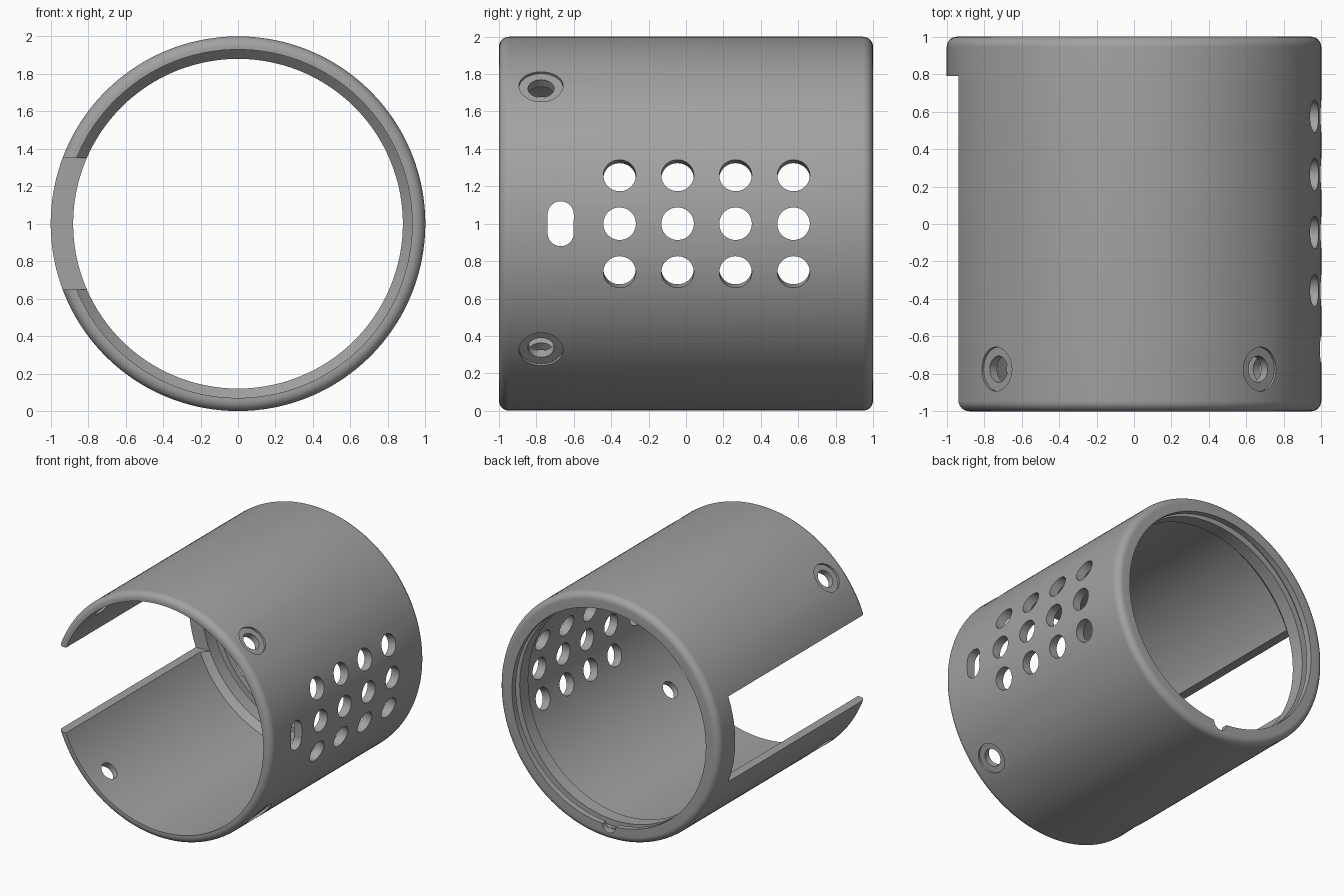
import bpy, bmesh
from math import sin, cos, pi, radians
from mathutils import Matrix, Vector

cube = bpy.data.objects.get("Cube")
if cube:
    bpy.data.objects.remove(cube, do_unlink=True)

grey = bpy.data.materials.new("plain grey")
grey.use_nodes = True
grey.diffuse_color = (0.36, 0.36, 0.36, 1)
grey.node_tree.nodes["Principled BSDF"].inputs["Base Color"].default_value = grey.diffuse_color

OUTER, INNER, LIP, FILLET = 1.0, 0.93, 0.88, 0.055
AXIS = Vector((0, 0, 1))


def add_object(name, bm):
    bmesh.ops.recalc_face_normals(bm, faces=bm.faces)
    mesh = bpy.data.meshes.new(name)
    bm.to_mesh(mesh)
    bm.free()
    obj = bpy.data.objects.new(name, mesh)
    bpy.context.collection.objects.link(obj)
    mesh.materials.append(grey)
    return obj


def fillet(y_sign):
    """Quarter round on the outer edge, listed from the end face outwards."""
    pts = []
    for i in range(9):
        a = i / 8 * pi / 2
        pts.append((OUTER - FILLET + FILLET * sin(a),
                    y_sign * (1 - FILLET + FILLET * cos(a))))
    return pts


# Tube: revolved wall section with a sloped lip and a retaining groove at the back
section = fillet(-1) + fillet(1)[::-1]
section += [(LIP, 1), (LIP, 0.95), (INNER, 0.95), (INNER, 0.90),
            (LIP, 0.90), (LIP, 0.79), (INNER, 0.74), (INNER, -1)]
SEGMENTS = 160
bm = bmesh.new()
rings = []
for i in range(SEGMENTS):
    a = 2 * pi * (i + 0.5) / SEGMENTS
    rings.append([bm.verts.new((r * cos(a), y, 1 + r * sin(a))) for r, y in section])
for i, ring in enumerate(rings):
    following = rings[(i + 1) % SEGMENTS]
    for j in range(len(section)):
        k = (j + 1) % len(section)
        bm.faces.new((ring[j], ring[k], following[k], following[j]))
tube = add_object("tube_housing", bm)


def cut(bm):
    cutter = add_object("cutter", bm)
    cutter.hide_render = True
    mod = tube.modifiers.new("cut", 'BOOLEAN')
    mod.operation = 'DIFFERENCE'
    mod.solver = 'EXACT'
    mod.object = cutter
    bpy.context.view_layer.objects.active = tube
    bpy.ops.object.modifier_apply(modifier=mod.name)
    bpy.data.objects.remove(cutter, do_unlink=True)


def radial_hole(angle, y, radius, start, end, stretch=0.0):
    """Cut a round or elongated hole through the wall, pointing away from the axis."""
    bm = bmesh.new()
    bmesh.ops.create_cone(bm, cap_ends=True, segments=48, radius1=radius,
                          radius2=radius, depth=end - start)
    for v in bm.verts:
        if stretch:
            v.co.x += stretch if v.co.x > 0 else -stretch
        v.co.z += (start + end) / 2
    turn = Matrix.Rotation(pi / 2 - angle, 4, 'Y')
    bmesh.ops.transform(bm, matrix=Matrix.Translation(AXIS + Vector((0, y, 0))) @ turn,
                        verts=bm.verts)
    cut(bm)


# Long side opening, open at the front
bm = bmesh.new()
bmesh.ops.create_cube(bm, size=1)
bmesh.ops.scale(bm, vec=(0.9, 1.99, 0.7), verts=bm.verts)
bmesh.ops.translate(bm, vec=(-0.75, 0.79 - 1.99 / 2, 1), verts=bm.verts)
cut(bm)

# Vent holes, three rows of four
for row in (-15, 0, 15):
    for col in range(4):
        radial_hole(radians(row), -0.355 + 0.31 * col, 0.087, 0.8, 1.1)

# Elongated cable hole
radial_hole(0, -0.67, 0.07, 0.8, 1.1, stretch=0.05)

# Four screw holes with flat seats
for k in range(4):
    angle = radians(47.5 + 90 * k)
    radial_hole(angle, -0.775, 0.118, 0.98, 1.1)
    radial_hole(angle, -0.775, 0.07, 0.8, 1.1)

# Small round notch in the back rim, reaching into the groove
bm = bmesh.new()
bmesh.ops.create_cone(bm, cap_ends=True, segments=32, radius1=0.06, radius2=0.06, depth=0.2)
place = Matrix.Translation((0, 1.03, 1 - LIP)) @ Matrix.Rotation(pi / 2, 4, 'X')
bmesh.ops.transform(bm, matrix=place, verts=bm.verts)
cut(bm)

bpy.ops.object.select_all(action='DESELECT')
tube.select_set(True)
bpy.context.view_layer.objects.active = tube
bpy.ops.object.shade_smooth_by_angle(angle=radians(30))
